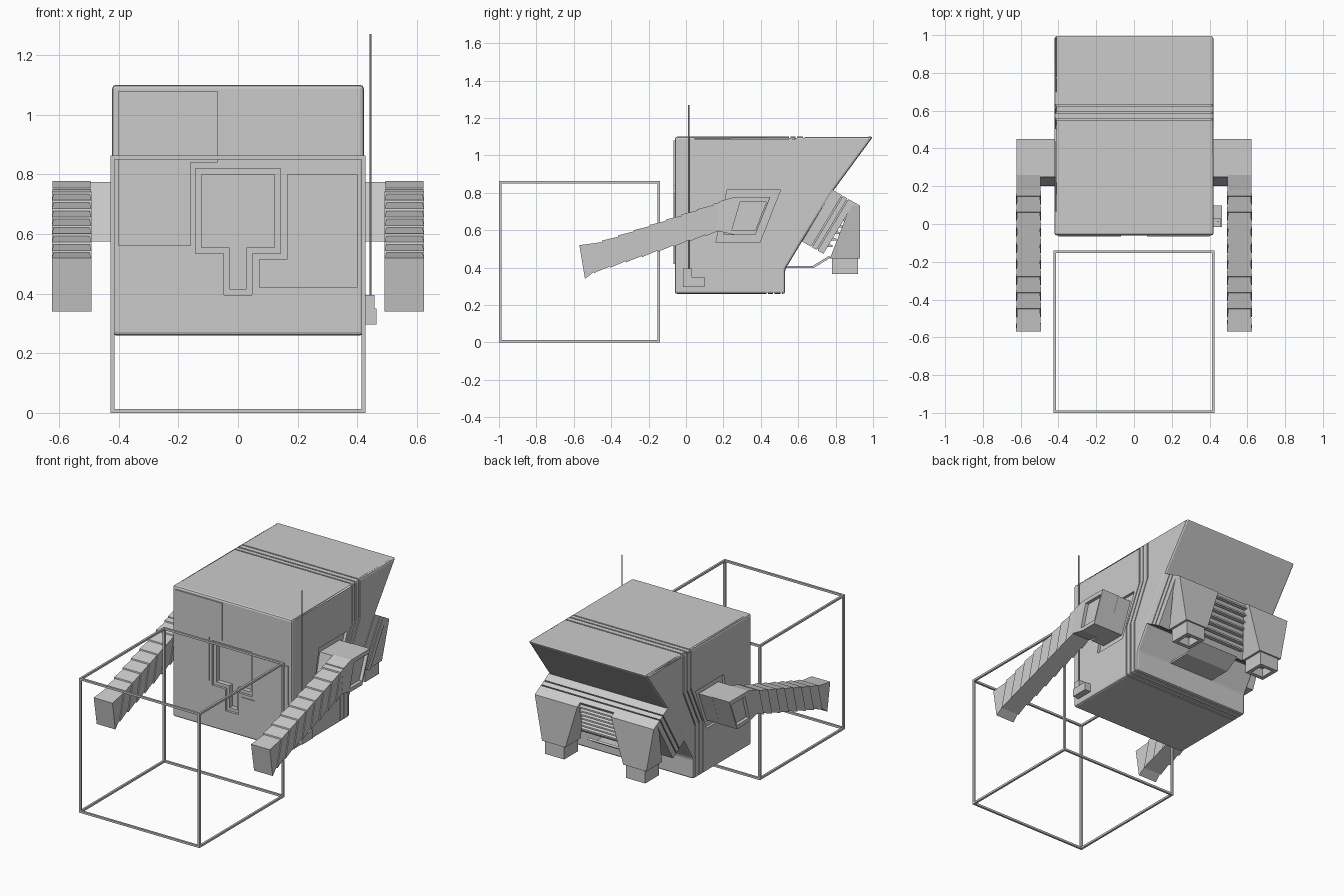
import bpy, bmesh
from mathutils import Vector

if "Cube" in bpy.data.objects:
    bpy.data.objects.remove(bpy.data.objects["Cube"])


def finish(name, bm):
    bmesh.ops.recalc_face_normals(bm, faces=bm.faces)
    me = bpy.data.meshes.new(name)
    bm.to_mesh(me)
    bm.free()
    ob = bpy.data.objects.new(name, me)
    bpy.context.collection.objects.link(ob)
    return ob


def prism(name, pts, a, b, axis='x'):
    """Extrude a profile: axis x takes (y, z) points, axis y takes (x, z)."""
    bm = bmesh.new()
    def mk(p, d):
        return bm.verts.new((d, p[0], p[1]) if axis == 'x' else (p[0], d, p[1]))
    r0 = [mk(p, a) for p in pts]
    r1 = [mk(p, b) for p in pts]
    bm.faces.new(r0)
    bm.faces.new(r1[::-1])
    n = len(pts)
    for i in range(n):
        j = (i + 1) % n
        bm.faces.new((r0[i], r0[j], r1[j], r1[i]))
    return finish(name, bm)


def box(name, x, y, z):
    return prism(name, [(y[0], z[0]), (y[1], z[0]), (y[1], z[1]), (y[0], z[1])], *x)


def apply(ob, mod):
    bpy.context.view_layer.objects.active = ob
    bpy.ops.object.modifier_apply(modifier=mod.name)


def cut(ob, cutter):
    m = ob.modifiers.new('cut', 'BOOLEAN')
    m.operation, m.solver, m.object = 'DIFFERENCE', 'EXACT', cutter
    apply(ob, m)
    bpy.data.objects.remove(cutter)


def bevel(ob, w, seg=1):
    m = ob.modifiers.new('bevel', 'BEVEL')
    m.width, m.segments, m.limit_method = w, seg, 'ANGLE'
    apply(ob, m)


def hull(name, pts):
    bm = bmesh.new()
    for p in pts:
        bm.verts.new(p)
    bmesh.ops.convex_hull(bm, input=bm.verts)
    bmesh.ops.dissolve_limit(bm, angle_limit=0.01, verts=bm.verts, edges=bm.edges)
    return finish(name, bm)


# Main hull with its overhanging rear
body = prism('body', [(-.06, .26), (.53, .26), (.53, .39), (.62, .54), (.79, .815),
                      (1, 1.1), (-.06, 1.1)], -.422, .422)
bevel(body, .012, 2)

# Grooves wrapping over the top, sides and underside
for off in (0, .035, .075):
    path = [(.55, 1.2), (.55, .85), (.43, .6), (.43, .2)]
    strip = [(y + off, z) for y, z in path] + [(y + off + .008, z) for y, z in path[::-1]]
    band = prism('groove_cutter', strip, -.5, .5)
    cut(band, box('groove_core', (-.414, .414), (-.2, 1.2), (.268, 1.092)))
    cut(body, band)


# T shaped window: wide shallow surround, then a deeper pane
def tee(w, top, mid, stem, bot):
    return [(-w, top), (w, top), (w, mid), (stem, mid), (stem, bot), (-stem, bot),
            (-stem, mid), (-w, mid)]


cut(body, prism('surround_cutter', tee(.142, .82, .535, .047, .395), -.1, -.045, 'y'))
cut(body, prism('pane_cutter', tee(.122, .80, .555, .028, .415), -.1, -.015, 'y'))

# Raised front panels
prism('front_panel_left', [(-.40, 1.08), (-.068, 1.08), (-.068, .84), (-.16, .84),
                           (-.16, .56), (-.40, .56)], -.066, -.055, 'y')
prism('front_panel_right', [(.165, .80), (.40, .80), (.40, .42), (.07, .42),
                            (.07, .515), (.165, .515)], -.066, -.055, 'y')

# Shoulder sockets and arms
socket = [(.22, .815), (.505, .815), (.395, .535), (.16, .535)]
joint = [(.25, .775), (.45, .775), (.37, .575), (.20, .575)]
shoulder = [(.18, .755), (.26, .778), (.45, .778), (.37, .575), (.26, .575), (.16, .598)]
recess = [(.29, .752), (.43, .752), (.37, .60), (.245, .60)]
for s, side in ((-1, 'left'), (1, 'right')):
    cut(body, prism('socket_cutter', socket, s * .405, s * .5))
    prism('shoulder_joint_' + side, joint, s * .39, s * .50)
    block = prism('shoulder_' + side, shoulder, s * .495, s * .622)
    cut(block, prism('recess_cutter', recess, s * .60, s * .7))

    # Ribbed forearm, a stack of slightly flared segments
    bm = bmesh.new()
    start, end, n = Vector((.21, .683)), Vector((-.555, .43)), 9
    prev = None
    for i in range(n):
        for t, k in ((i / n, .93), ((i + 1) / n, 1.02)):
            c = start.lerp(end, t)
            last = i == n - 1 and k > 1
            dy, dz = (-.015, .09) if last else (.022 * k, .085 * k)
            hw = .065 * k
            ring = [bm.verts.new((s * .558 + sx * hw, c.x + sz * dy, c.y + sz * dz))
                    for sx, sz in ((-1, -1), (1, -1), (1, 1), (-1, 1))]
            if prev:
                for a in range(4):
                    b = (a + 1) % 4
                    bm.faces.new((prev[a], prev[b], ring[b], ring[a]))
            else:
                bm.faces.new(ring)
            prev = ring
    bm.faces.new(prev[::-1])
    finish('forearm_' + side, bm)

    # Rear thruster leg with a hollow square nozzle
    pts = [(s * x, y, z) for x in (.12, .422) for y, z in ((.88, .735), (.90, .75), (.93, .732))]
    pts += [(s * x, y, .45) for x in (.205, .37) for y in (.77, .93)]
    hull('thruster_leg_' + side, pts)
    nozzle = box('nozzle_' + side, (s * .22, s * .355), (.78, .92), (.365, .46))
    cut(nozzle, box('nozzle_cutter', (s * .245, s * .33), (.805, .895), (.3, .42)))

# Layered rear slab the legs hang from
A, B = Vector((.785, .815)), Vector((.62, .54))
step = Vector((.115, -.066))


def layer(name, t0, t1, w, inset=0):
    top, low = A.lerp(B, inset), B.lerp(A, inset)
    prism(name, [top + step * t0, top + step * t1, low + step * t1, low + step * t0], -w, w)


for i, (t0, t1) in enumerate(((0, .42), (.47, .68), (.73, 1))):
    layer('rear_slab_%d' % i, t0, t1, .422)
layer('rear_slab_core', -.1, .95, .412, .03)

# Vent slats between the legs
for i in range(7):
    p = (A + step).lerp(B + step, (i + .5) / 8)
    prism('vent_slat_%d' % i, [p + Vector(v) for v in
                               ((-.01, .005), (.018, -.006), (.018, -.016), (-.02, -.014))],
          -.2, .2)

# Thin shelf under the vent
prism('rear_shelf', [(.52, .398), (.682, .398), (.775, .455), (.765, .463), (.678, .41),
                     (.52, .41)], -.16, .16)

# Antenna and its mount
box('antenna_mount', (.415, .465), (-.015, .098), (.297, .35))
box('antenna_socket', (.415, .458), (-.015, .032), (.34, .395))
bpy.ops.mesh.primitive_cylinder_add(vertices=8, radius=.0035, depth=.89,
                                    location=(.445, .014, .825))
bpy.context.object.name = 'antenna'

# Open cube frame carried in front
X, Y, Z, T = (-.427, .427), (-1, -.14), (0, .863), .013


def ends(r):
    return (r[0], r[0] + T), (r[1] - T, r[1])


for i in range(2):
    for j in range(2):
        k = '%d%d' % (i, j)
        box('frame_bar_x' + k, X, ends(Y)[i], ends(Z)[j])
        box('frame_bar_y' + k, ends(X)[i], Y, ends(Z)[j])
        box('frame_bar_z' + k, ends(X)[i], ends(Y)[j], Z)
